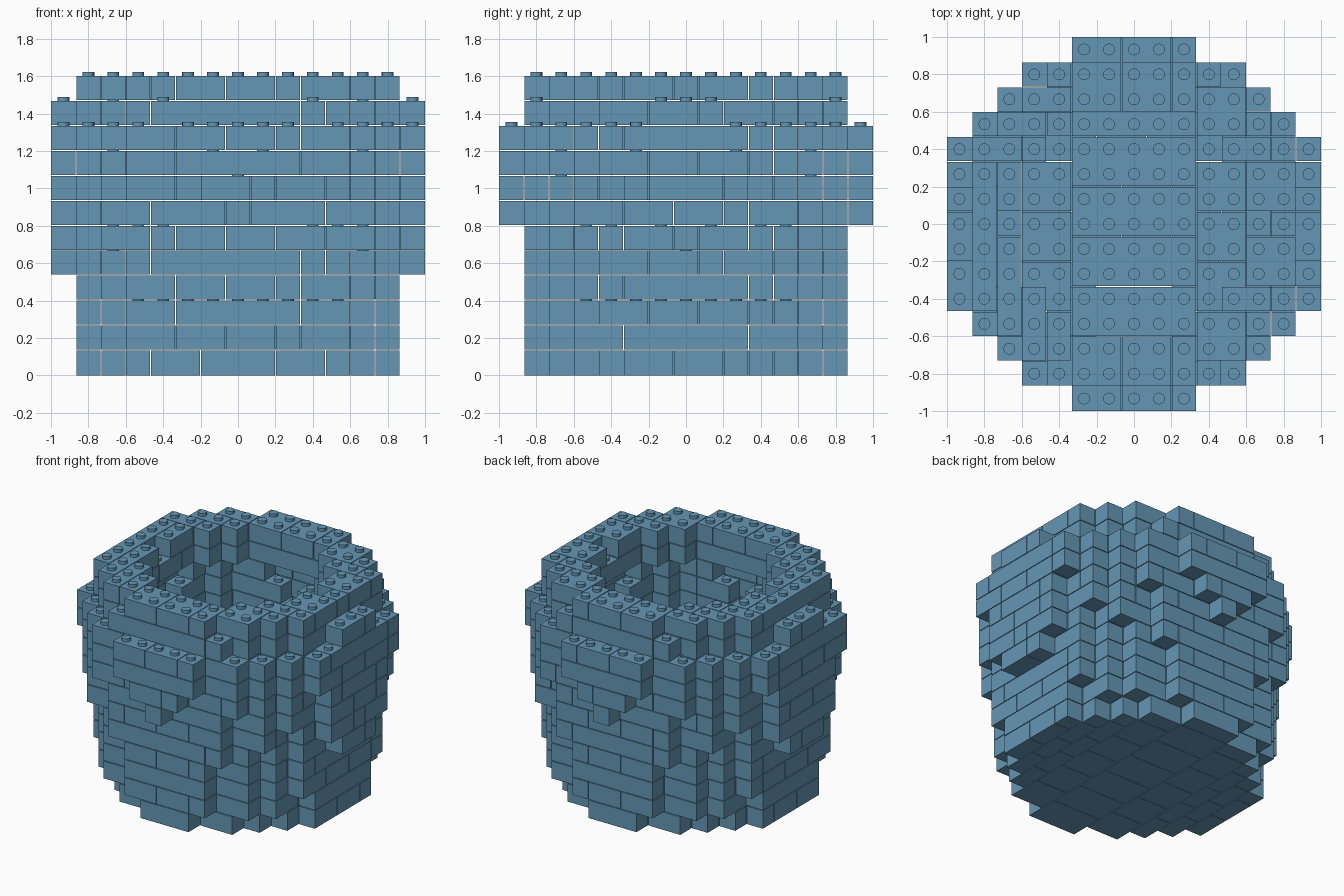
import bpy
import bmesh
from mathutils import Matrix

cube = bpy.data.objects.get("Cube")
if cube:
    bpy.data.objects.remove(cube, do_unlink=True)

CELL = 2 / 15          # brick pitch, also the layer height
GAP = 0.005            # seam between neighbouring bricks
STUD_RADIUS, STUD_HEIGHT = 0.0315, 0.022
REACH = range(-7, 8)

# Squared outer and inner radius of each layer, in cells (0 = solid floor)
LAYERS = [(37.5, 0), (40.5, 0), (42.5, 0), (43, 21), (46, 21), (48.2, 23),
          (49.5, 24.5), (51.5, 24.5), (54, 25.5), (55, 27), (46, 21), (42, 23)]

blue = bpy.data.materials.new("steel blue")
blue.use_nodes = True
blue.diffuse_color = (0.13, 0.31, 0.46, 1)
blue.node_tree.nodes["Principled BSDF"].inputs["Base Color"].default_value = blue.diffuse_color


def layer_cells(outer, inner):
    """Grid cells between the two ellipses, which are a little wider in x."""
    return {(x, y) for x in REACH for y in REACH
            if inner <= 0.9 * x * x + y * y < outer}


def split_into_bricks(cells, along_x, longest=6):
    """Cover the cells with bricks one or two cells wide."""
    step = (1, 0) if along_x else (0, 1)
    side = (step[1], step[0])
    free = set(cells)
    for start in sorted(cells, key=lambda c: (c[1], c[0]) if along_x else c):
        if start not in free:
            continue
        run = [start]
        while len(run) < longest:
            nxt = (run[-1][0] + step[0], run[-1][1] + step[1])
            if nxt not in free:
                break
            run.append(nxt)
        second = [(x + side[0], y + side[1]) for x, y in run]
        if all(c in free for c in second):
            run += second
        free -= set(run)
        yield run[0], run[-1]


def add_brick(bm, first, last, level):
    low = [(c - 0.5) * CELL + GAP / 2 for c in first] + [level * CELL + (GAP if level else 0)]
    high = [(c + 0.5) * CELL - GAP / 2 for c in last] + [(level + 1) * CELL]
    # Outer ends keep the full width of the grid
    for i in range(2):
        if first[i] == REACH[0]:
            low[i] -= GAP / 2
        if last[i] == REACH[-1]:
            high[i] += GAP / 2
    size = [b - a for a, b in zip(low, high)]
    centre = [(a + b) / 2 for a, b in zip(low, high)]
    bmesh.ops.create_cube(bm, size=1, matrix=Matrix.Translation(centre) @ Matrix.Diagonal((*size, 1)))


def add_stud(bm, cell, level):
    z = (level + 1) * CELL + STUD_HEIGHT / 2
    bmesh.ops.create_cone(bm, cap_ends=True, segments=16, radius1=STUD_RADIUS,
                          radius2=STUD_RADIUS, depth=STUD_HEIGHT,
                          matrix=Matrix.Translation((cell[0] * CELL, cell[1] * CELL, z)))


def finish(bm, name):
    mesh = bpy.data.meshes.new(name)
    bm.to_mesh(mesh)
    bm.free()
    mesh.materials.append(blue)
    obj = bpy.data.objects.new(name, mesh)
    bpy.context.collection.objects.link(obj)


# Stack the layers; studs only where nothing sits on top
shapes = [layer_cells(*radii) for radii in LAYERS] + [set()]
for level, (outer, inner) in enumerate(LAYERS):
    part = "wall" if inner else "floor"
    if level == len(LAYERS) - 1:
        part = "rim"
    bricks = bmesh.new()
    for first, last in split_into_bricks(shapes[level], level % 2 == 0):
        add_brick(bricks, first, last, level)
    finish(bricks, f"{part}_bricks_{level + 1}")

    bare = sorted(shapes[level] - shapes[level + 1])
    if bare:
        studs = bmesh.new()
        for cell in bare:
            add_stud(studs, cell, level)
        finish(studs, f"{part}_studs_{level + 1}")
